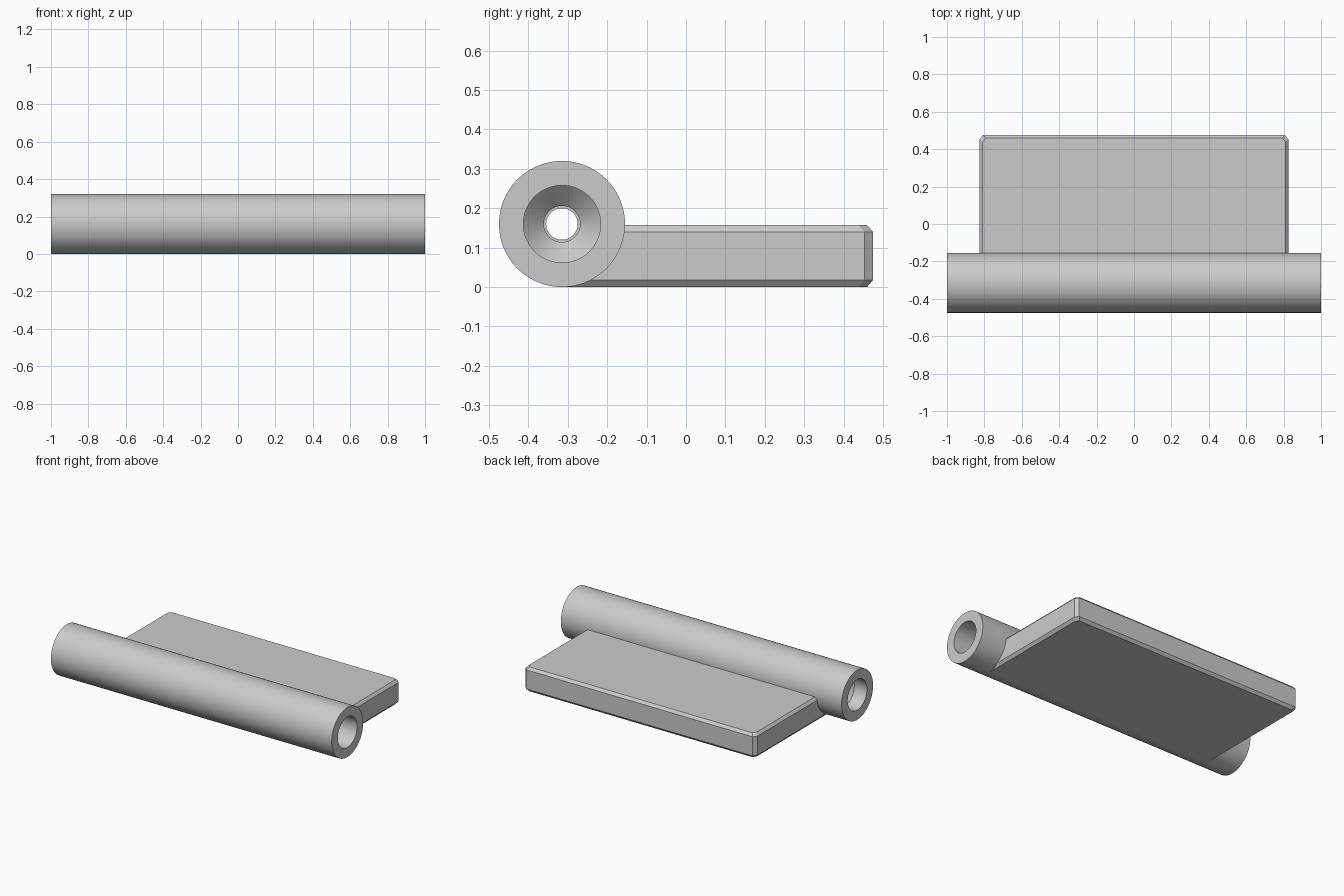
import bpy, bmesh
from math import sin, cos, tau, sqrt, radians

cube = bpy.data.objects.get("Cube")
if cube:
    bpy.data.objects.remove(cube)

grey = bpy.data.materials.new("light_grey")
grey.use_nodes = True
colour = (0.6, 0.6, 0.6, 1)
grey.diffuse_color = colour
grey.node_tree.nodes["Principled BSDF"].inputs["Base Color"].default_value = colour

R = 0.16            # barrel radius, also the height of its axis
AXIS_Y = -0.315


def loft(name, rings, closed):
    """Skin a list of rings; closed joins last to first, otherwise the ends are capped."""
    bm = bmesh.new()
    loops = [[bm.verts.new(p) for p in ring] for ring in rings]
    pairs = list(zip(loops, loops[1:]))
    if closed:
        pairs.append((loops[-1], loops[0]))
    else:
        bm.faces.new(loops[0])
        bm.faces.new(loops[-1])
    for a, b in pairs:
        for i in range(len(a)):
            j = (i + 1) % len(a)
            bm.faces.new((a[i], a[j], b[j], b[i]))
    bmesh.ops.recalc_face_normals(bm, faces=bm.faces)
    mesh = bpy.data.meshes.new(name)
    bm.to_mesh(mesh)
    bm.free()
    mesh.materials.append(grey)
    obj = bpy.data.objects.new(name, mesh)
    bpy.context.collection.objects.link(obj)
    bpy.ops.object.select_all(action="DESELECT")
    obj.select_set(True)
    bpy.context.view_layer.objects.active = obj
    return obj


def circle(x, r, n=96):
    return [(x, AXIS_Y + r * cos(tau * i / n), R + r * sin(tau * i / n)) for i in range(n)]


# Barrel: outer wall, wide mouths, conical shoulders and a narrow through hole
profile = [(-1, R), (1, R), (1, 0.098), (0.7, 0.098), (0.65, 0.046), (0.6, 0.046),
           (0.6, 0.04), (-0.85, 0.04), (-0.91, 0.098), (-1, 0.098)]
loft("hinge_barrel", [circle(x, r) for x, r in profile], True)
bpy.ops.object.shade_smooth_by_angle(angle=radians(30))


# Plate: chamfered slab whose front edge is buried in the barrel wall
def outline(z, inset):
    x, back = 0.825 - inset, 0.475 - inset
    front = AXIS_Y + sqrt(max(0, 0.145 ** 2 - (z - R) ** 2))
    half = [(x, front), (x, back - 0.022), (x - 0.017, back)]
    both = half + [(-px, py) for px, py in reversed(half)]
    return [(px, py, z) for px, py in both]


loft("hinge_plate", [outline(0, 0.015), outline(0.0175, 0),
                     outline(0.14, 0), outline(0.157, 0.015)], False)
